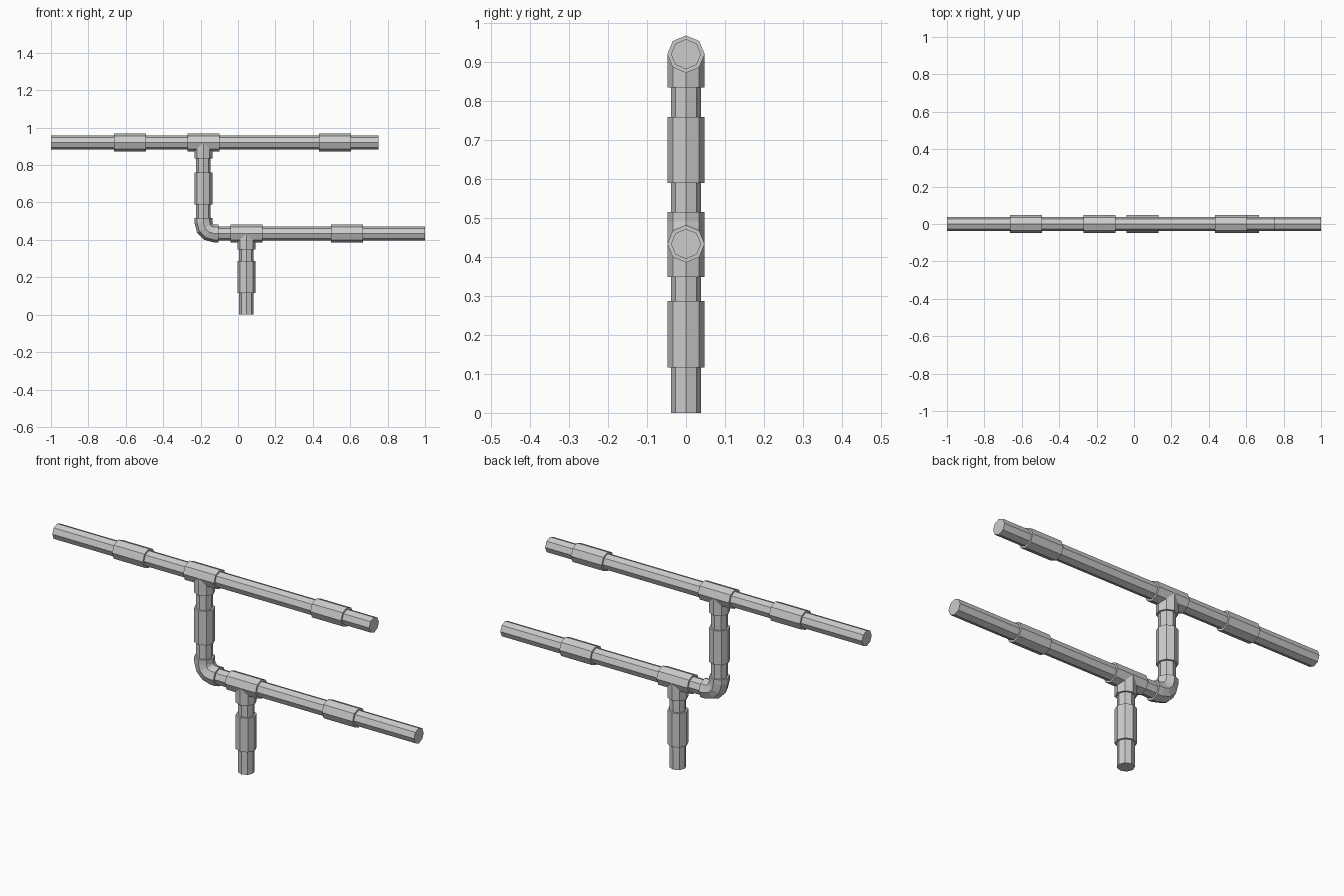
import bpy, bmesh
from math import sin, cos, pi

if "Cube" in bpy.data.objects:
    bpy.data.objects.remove(bpy.data.objects["Cube"])

PIPE_R, FIT_R, SIDES = 0.0385, 0.048, 8
UP_Z, LOW_Z = 0.921, 0.434      # heights of the two horizontal runs
RISER_X, FOOT_X = -0.185, 0.045  # positions of the two vertical runs
HALF = 0.085                     # half length of every fitting


def sweep(name, stations, r):
    """Capped octagonal tube through (x, z, heading) stations in the XZ plane."""
    bm = bmesh.new()
    rings = []
    for x, z, a in stations:
        ring = []
        for i in range(SIDES):
            t = 2 * pi * i / SIDES
            n = r * cos(t)
            ring.append(bm.verts.new((x - n * sin(a), r * sin(t), z + n * cos(a))))
        rings.append(ring)
    for p, q in zip(rings, rings[1:]):
        for i in range(SIDES):
            j = (i + 1) % SIDES
            bm.faces.new((p[i], p[j], q[j], q[i]))
    bm.faces.new(rings[0])
    bm.faces.new(rings[-1])
    bmesh.ops.recalc_face_normals(bm, faces=bm.faces)
    me = bpy.data.meshes.new(name)
    bm.to_mesh(me)
    bm.free()
    ob = bpy.data.objects.new(name, me)
    bpy.context.collection.objects.link(ob)
    return ob


def along_x(name, x0, x1, z, r):
    return sweep(name, [(x0, z, 0), (x1, z, 0)], r)


def along_z(name, x, z0, z1, r):
    return sweep(name, [(x, z0, pi / 2), (x, z1, pi / 2)], r)


# Straight pipes
along_x("upper_pipe", -1.0, 0.752, UP_Z, PIPE_R)
along_x("lower_pipe", -0.12, 1.0, LOW_Z, PIPE_R)
along_z("riser_pipe", RISER_X, 0.50, UP_Z, PIPE_R)
along_z("foot_pipe", FOOT_X, 0.0, LOW_Z, PIPE_R)

# Horizontal sleeve couplings
for name, x, z in (("upper_left_coupling", -0.578, UP_Z),
                   ("upper_right_coupling", 0.518, UP_Z),
                   ("lower_right_coupling", 0.582, LOW_Z)):
    along_x(name, x - HALF, x + HALF, z, FIT_R)

# Vertical sleeve couplings
for name, x, z in (("riser_coupling", RISER_X, 0.675), ("foot_coupling", FOOT_X, 0.202)):
    along_z(name, x, z - HALF, z + HALF, FIT_R)

# Tees: a sleeve on the run plus a branch pointing down
for name, x, z in (("upper_tee", RISER_X, UP_Z), ("lower_tee", FOOT_X, LOW_Z)):
    along_x(name + "_sleeve", x - HALF, x + HALF, z, FIT_R)
    along_z(name + "_branch", x, z - HALF, z, FIT_R)

# Elbow from the riser to the lower run
BEND = 0.058
path = [(RISER_X, LOW_Z + 0.082, -pi / 2)]
for k in range(4):
    a = -pi / 2 + k * pi / 6
    path.append((RISER_X + BEND * (1 + sin(a - pi / 2 + pi / 2)),
                 LOW_Z + BEND * (1 - cos(a)), a))
path.append((RISER_X + 0.082, LOW_Z, 0))
sweep("elbow", path, FIT_R)
